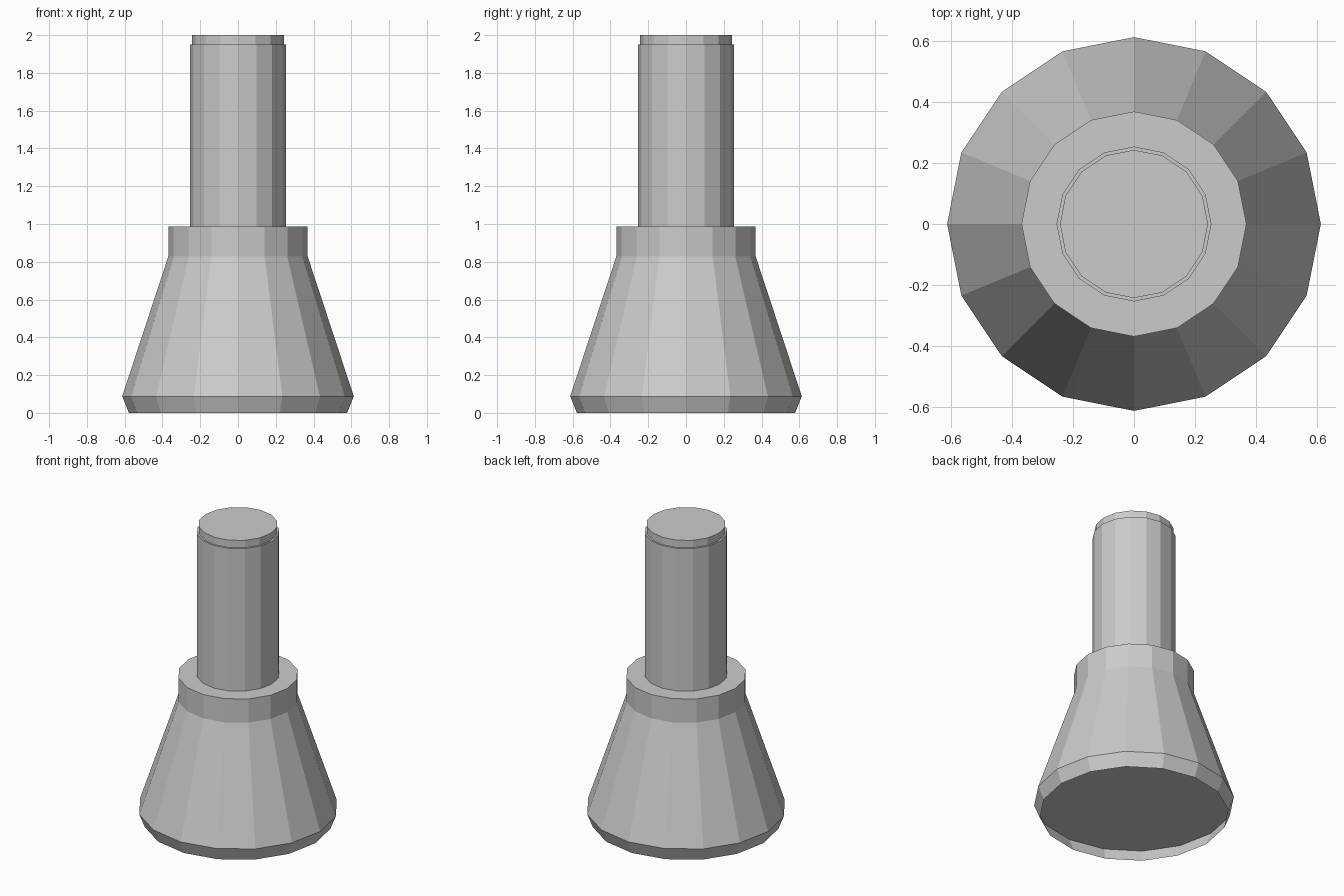
import bpy, bmesh
from math import cos, sin, pi

if "Cube" in bpy.data.objects:
    bpy.data.objects.remove(bpy.data.objects["Cube"])

SIDES = 16


def lathe(name, profile, bottom=True, top=True):
    """Flat-faced turned part from (radius, height) rings, bottom to top."""
    bm = bmesh.new()
    rings = [[bm.verts.new((r * cos(2 * pi * i / SIDES), r * sin(2 * pi * i / SIDES), z))
              for i in range(SIDES)] for r, z in profile]
    for low, high in zip(rings, rings[1:]):
        for i in range(SIDES):
            j = (i + 1) % SIDES
            bm.faces.new((low[i], low[j], high[j], high[i]))
    if bottom:
        bm.faces.new(rings[0][::-1])
    if top:
        bm.faces.new(rings[-1])
    mesh = bpy.data.meshes.new(name)
    bm.to_mesh(mesh)
    bm.free()
    obj = bpy.data.objects.new(name, mesh)
    bpy.context.collection.objects.link(obj)
    return obj


# Open skirt below the foot, leaving a shallow recess underneath
lathe("bottom_skirt", [(0.578, 0), (0.613, 0.088)], bottom=False, top=False)

# Flared foot with straight collar
lathe("flared_base", [(0.613, 0.088), (0.369, 0.828), (0.369, 0.988)])

# Upright post with a small stepped tip
lathe("post", [(0.254, 0.988), (0.254, 1.95), (0.243, 1.95), (0.243, 2.0)], bottom=False)
